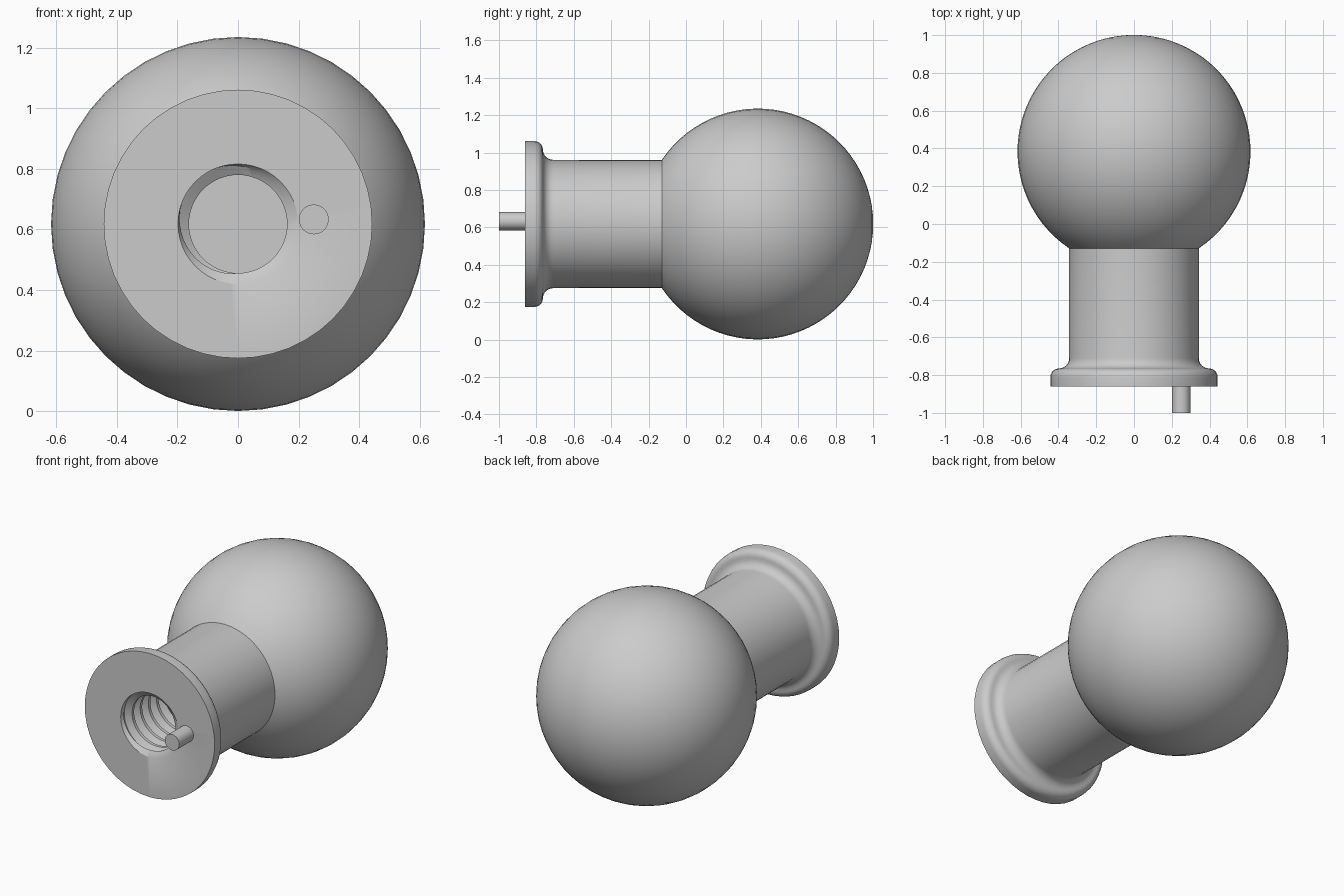
import bpy, bmesh
from math import sin, cos, pi, radians

cube = bpy.data.objects.get("Cube")
if cube:
    bpy.data.objects.remove(cube)

SEG = 48
AXIS_Z = 0.618                      # height of the horizontal main axis
BALL_R, BALL_Y = 0.617, 0.384
NECK_R, FLANGE_R, FRONT = 0.343, 0.443, -0.86
MINOR, MAJOR, PITCH = 0.162, 0.198, 0.079
HOLE_START, HOLE_END = -0.84, -0.30

metal = bpy.data.materials.new("satin grey metal")
metal.use_nodes = True
grey = (0.6, 0.6, 0.6, 1)
metal.diffuse_color = grey
metal.node_tree.nodes["Principled BSDF"].inputs["Base Color"].default_value = grey


def lathe(name, rows, x=0, z=AXIS_Z):
    """Sweep rows around the y axis; each row maps an angle to (radius, y)."""
    bm = bmesh.new()
    grid = []
    for row in rows:
        ring = []
        for i in range(SEG + 1):
            a = 2 * pi * i / SEG
            r, y = row(a)
            ring.append(bm.verts.new((x + r * cos(a), y, z + r * sin(a))))
        grid.append(ring)
    for p, q in zip(grid, grid[1:]):
        for i in range(SEG):
            bm.faces.new((p[i], p[i + 1], q[i + 1], q[i]))
    bmesh.ops.remove_doubles(bm, verts=bm.verts, dist=1e-5)
    bmesh.ops.dissolve_degenerate(bm, edges=bm.edges, dist=1e-5)
    bmesh.ops.recalc_face_normals(bm, faces=bm.faces)
    mesh = bpy.data.meshes.new(name)
    bm.to_mesh(mesh)
    bm.free()
    mesh.materials.append(metal)
    obj = bpy.data.objects.new(name, mesh)
    bpy.context.collection.objects.link(obj)
    bpy.ops.object.select_all(action='DESELECT')
    obj.select_set(True)
    bpy.context.view_layer.objects.active = obj
    bpy.ops.object.shade_smooth_by_angle(angle=radians(30))
    return obj


def fixed(r, y):
    return lambda a: (r, y)


def arc(cy, cr, radius, start, end, steps):
    """Profile arc; angles in degrees measured from +y towards +radius."""
    out = []
    for k in range(steps + 1):
        t = radians(start + (end - start) * k / steps)
        out.append(fixed(max(0, cr + radius * sin(t)), cy + radius * cos(t)))
    return out


def thread_radius(y, a):
    t = ((y - HOLE_START) / PITCH - a / (2 * pi)) % 1
    if t < 0.25:
        k = 0
    elif t < 0.55:
        k = (t - 0.25) / 0.3
    elif t < 0.7:
        k = 1
    else:
        k = (1 - t) / 0.3
    return MINOR + (MAJOR - MINOR) * k


def thread_row(turn):
    def row(a):
        y = HOLE_START + PITCH * (turn + a / (2 * pi))
        y = min(max(y, HOLE_START), HOLE_END)
        return thread_radius(y, a), y
    return row


# Threaded blind hole, listed from its floor out to the mouth
turns = int((HOLE_END - HOLE_START) / PITCH) + 2
hole = [thread_row(n + f) for n in range(-1, turns) for f in (0, 0.25, 0.55, 0.7)]
rows = [fixed(0, HOLE_END)] + hole[::-1] + [fixed(MAJOR, FRONT)]

# Flange with rounded back edge, fillet into the neck
rows += [fixed(FLANGE_R, FRONT)]
rows += arc(-0.81, FLANGE_R - 0.045, 0.045, 90, 0, 6)
rows += arc(-0.71, NECK_R + 0.055, 0.055, 180, 270, 6)

# Neck running into the ball
join = 180 - 33.77
rows += arc(BALL_Y, 0, BALL_R, join, 0, 32)
lathe("ball_neck_and_flange", rows)

# Locating pin on the flange face
lathe("locating_pin", [fixed(0, -1), fixed(0.049, -1), fixed(0.049, FRONT + 0.01),
                       fixed(0, FRONT + 0.01)], x=0.25, z=0.633)
